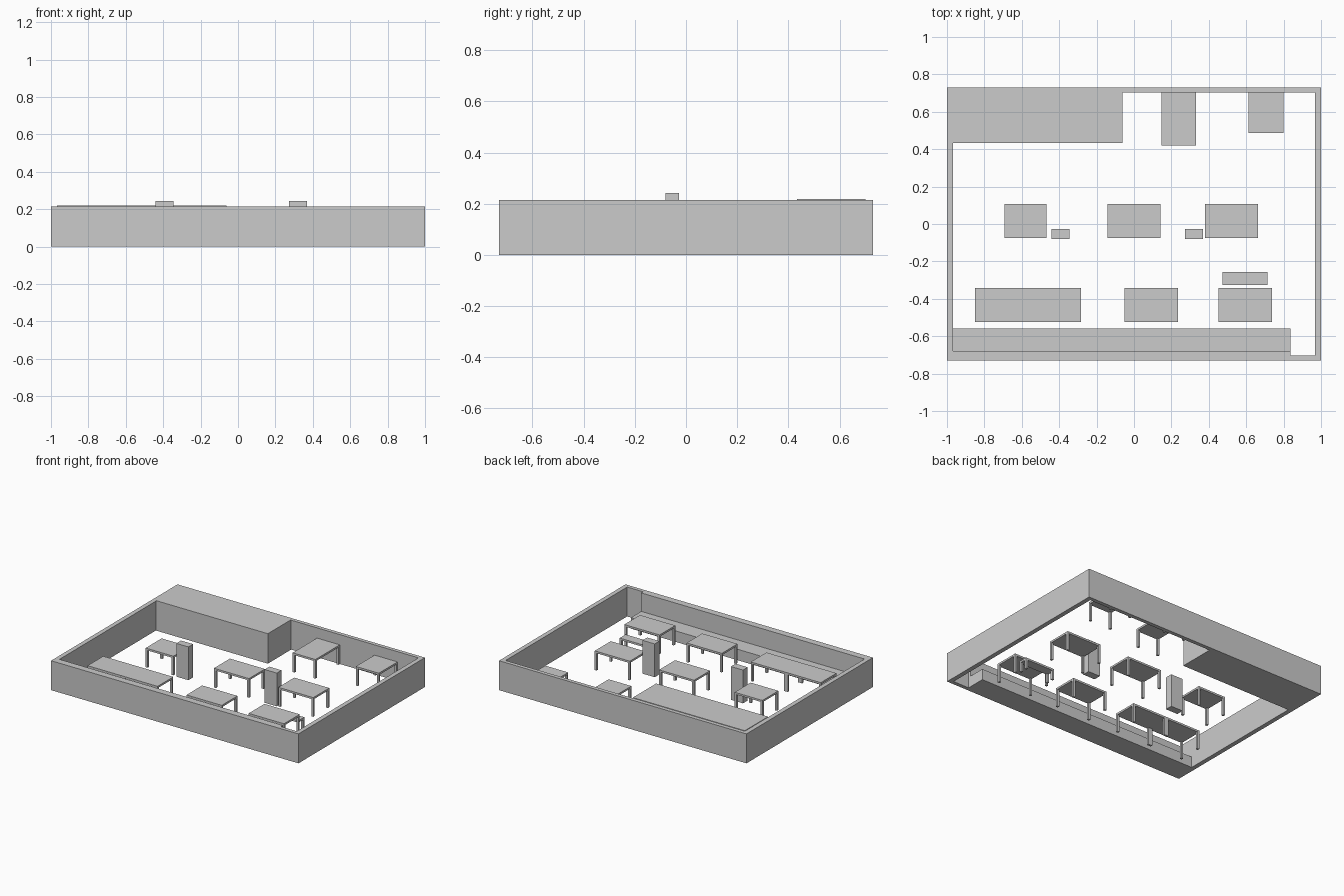
import bpy, bmesh
from mathutils import Matrix, Vector

if "Cube" in bpy.data.objects:
    bpy.data.objects.remove(bpy.data.objects["Cube"])

WALL_H = 0.215
HX, HY, T = 1.0, 0.73, 0.033


def add_box(bm, x0, x1, y0, y1, z0, z1):
    centre = Vector(((x0 + x1) / 2, (y0 + y1) / 2, (z0 + z1) / 2))
    scale = Matrix.Diagonal((x1 - x0, y1 - y0, z1 - z0, 1))
    bmesh.ops.create_cube(bm, size=1, matrix=Matrix.Translation(centre) @ scale)


def finish(name, bm):
    bmesh.ops.recalc_face_normals(bm, faces=bm.faces)
    mesh = bpy.data.meshes.new(name)
    bm.to_mesh(mesh)
    bm.free()
    obj = bpy.data.objects.new(name, mesh)
    bpy.context.collection.objects.link(obj)
    return obj


def box(name, *bounds):
    bm = bmesh.new()
    add_box(bm, *bounds)
    return finish(name, bm)


def table(name, x0, x1, y0, y1, h=0.14, top=0.014, leg=0.016):
    bm = bmesh.new()
    add_box(bm, x0, x1, y0, y1, h - top, h)
    for lx in (x0, x1 - leg):
        for ly in (y0, y1 - leg):
            add_box(bm, lx, lx + leg, ly, ly + leg, 0, h - top)
    return finish(name, bm)


# Perimeter wall: a flat frame extruded upwards
bm = bmesh.new()
outer = [bm.verts.new((x, y, 0)) for x, y in ((-HX, -HY), (HX, -HY), (HX, HY), (-HX, HY))]
inner = [bm.verts.new((v.co.x * (HX - T) / HX, v.co.y * (HY - T * 0.85) / HY, 0)) for v in outer]
frame = [bm.faces.new((outer[i], outer[i - 1], inner[i - 1], inner[i])) for i in range(4)]
ext = bmesh.ops.extrude_face_region(bm, geom=frame, use_keep_orig=True)
bmesh.ops.translate(bm, vec=(0, 0, WALL_H),
                    verts=[g for g in ext["geom"] if isinstance(g, bmesh.types.BMVert)])
finish("perimeter_wall", bm)

# Solid room block in the back left corner
box("corner_block", -HX + T, -0.062, 0.433, HY - 0.028, 0, 0.219)

# Built-in bench along the front wall with a tall backrest
box("wall_bench_seat", -HX + T, 0.838, -0.68, -0.56, 0, 0.08)
box("wall_bench_back", -HX + T, 0.838, -0.702, -0.68, 0, WALL_H)

# Two free-standing pillars
for i, x in enumerate((-0.393, 0.321)):
    box(f"pillar_{i + 1}", x - 0.049, x + 0.049, -0.081, -0.027, 0, 0.243)

# Front row of tables, the two on the left pushed together
for i, (a, b) in enumerate(((-0.85, -0.567), (-0.567, -0.284), (-0.05, 0.235), (0.453, 0.738))):
    table(f"front_table_{i + 1}", a, b, -0.523, -0.342)

# Middle row of tables
for i, (a, b) in enumerate(((-0.693, -0.469), (-0.141, 0.142), (0.379, 0.662))):
    table(f"middle_table_{i + 1}", a, b, -0.076, 0.108)

# Tables against the back wall
table("back_table_1", 0.147, 0.331, 0.421, 0.702)
table("back_table_2", 0.612, 0.798, 0.486, 0.705)

# Low bench beside the front right table
table("low_bench", 0.474, 0.715, -0.325, -0.256, h=0.08)
